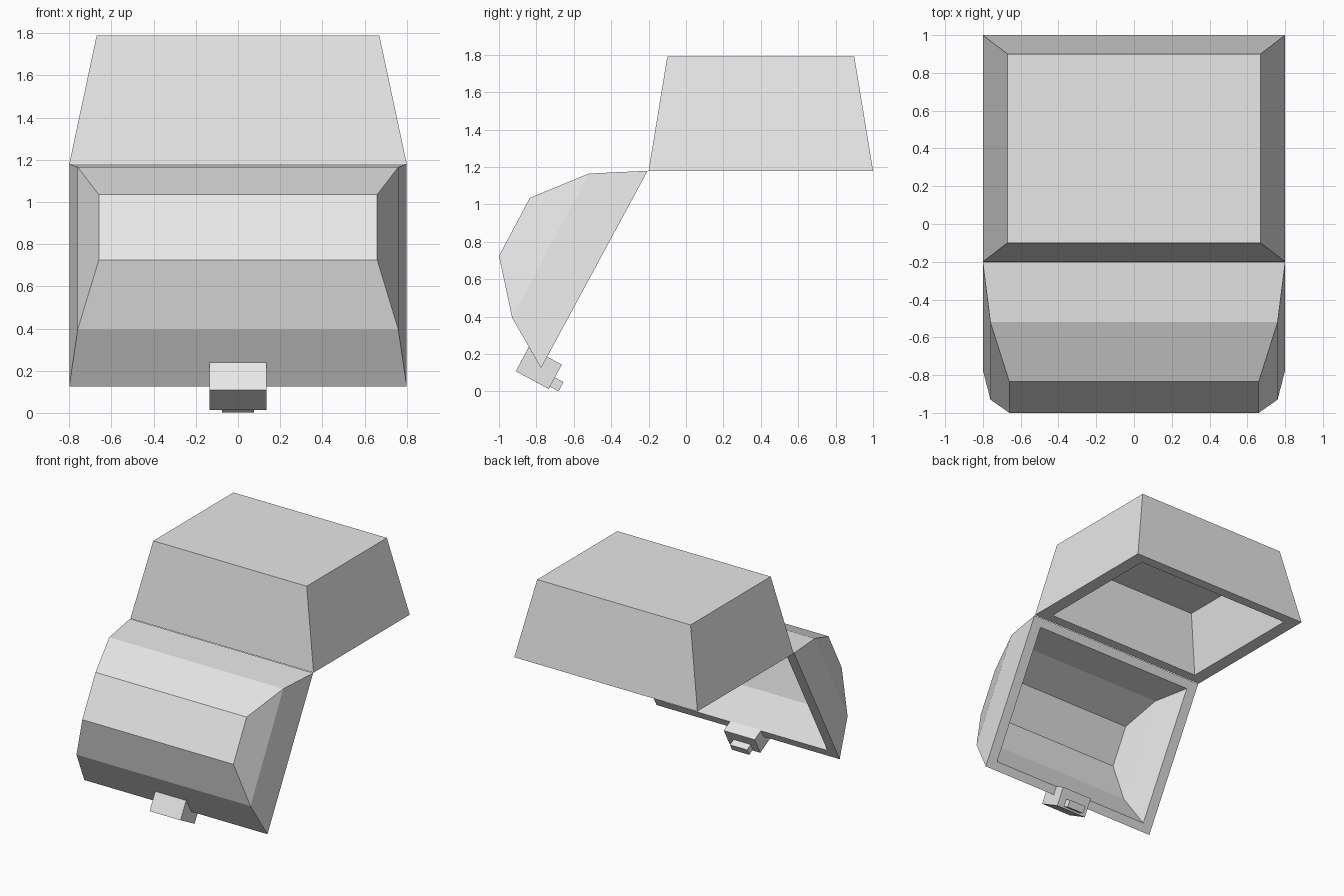
import bpy
import bmesh
from mathutils import Vector, Matrix

cube = bpy.data.objects.get("Cube")
if cube:
    bpy.data.objects.remove(cube, do_unlink=True)

grey = bpy.data.materials.new("plain_grey")
grey.use_nodes = True
grey.diffuse_color = (0.8, 0.8, 0.8, 1)
grey.node_tree.nodes["Principled BSDF"].inputs["Base Color"].default_value = (0.8, 0.8, 0.8, 1)


def finish(name, bm):
    bmesh.ops.recalc_face_normals(bm, faces=bm.faces)
    mesh = bpy.data.meshes.new(name)
    bm.to_mesh(mesh)
    bm.free()
    mesh.materials.append(grey)
    obj = bpy.data.objects.new(name, mesh)
    bpy.context.collection.objects.link(obj)
    return obj


def skin(bm, profile):
    """Mirrored skin over an open profile of (half width, y, z); returns its rim corners."""
    right, left = ([bm.verts.new((s * w, y, z)) for w, y, z in profile] for s in (1, -1))
    n = len(profile)
    for i in range(n - 1):
        bm.faces.new((right[i], right[i + 1], left[i + 1], left[i]))
    # End walls, stepping inwards from the rim
    for side in (right, left):
        for i in range(n // 2 - 1):
            bm.faces.new((side[i], side[i + 1], side[n - 2 - i], side[n - 1 - i]))
    return [right[0], left[0], left[-1], right[-1]]


def hollow_shell(name, outer, inner):
    bm = bmesh.new()
    a, b = skin(bm, outer), skin(bm, inner)
    for i in range(4):
        j = (i + 1) % 4
        bm.faces.new((a[i], a[j], b[j], b[i]))
    return finish(name, bm)


# Tapered chest body, open underneath
hollow_shell("chest_body",
             [(0.8, -0.2, 1.18), (0.67, -0.1, 1.79), (0.67, 0.9, 1.79), (0.8, 1, 1.18)],
             [(0.695, -0.12, 1.18), (0.595, -0.04, 1.64), (0.595, 0.84, 1.64), (0.695, 0.92, 1.18)])

# Faceted lid, hinged open at the body's front edge
lid = [(0.8, -0.205, 1.18), (0.76, -0.52, 1.165), (0.66, -0.835, 1.035),
       (0.66, -1, 0.725), (0.76, -0.93, 0.395), (0.8, -0.775, 0.125)]
hinge, lip = Vector(lid[0][1:]), Vector(lid[-1][1:])
middle = (hinge + lip) / 2
inner_lid = []
for w, (_, y, z) in zip((0.715, 0.64, 0.587, 0.587, 0.64, 0.715), lid):
    p = middle + (Vector((y, z)) - middle) * 0.89
    inner_lid.append((w, p.x, p.y))
hollow_shell("chest_lid", lid, inner_lid)

# Latch and its catch, aligned with the lid opening
slope = (hinge - lip).normalized()
up = Vector((0, slope.x, slope.y))
inward = Vector((0, slope.y, -slope.x))
turn = Matrix((Vector((1, 0, 0)), inward, up)).transposed().to_4x4()


def lid_block(name, centre, size):
    bm = bmesh.new()
    bmesh.ops.create_cube(bm, size=1, matrix=Matrix.Translation(centre) @ turn @ Matrix.Diagonal((*size, 1)))
    return finish(name, bm)


lid_block("latch", (0, -0.787, 0.126), (0.27, 0.2, 0.148))
lid_block("latch_catch", (0, -0.695, 0.04), (0.15, 0.06, 0.056))
